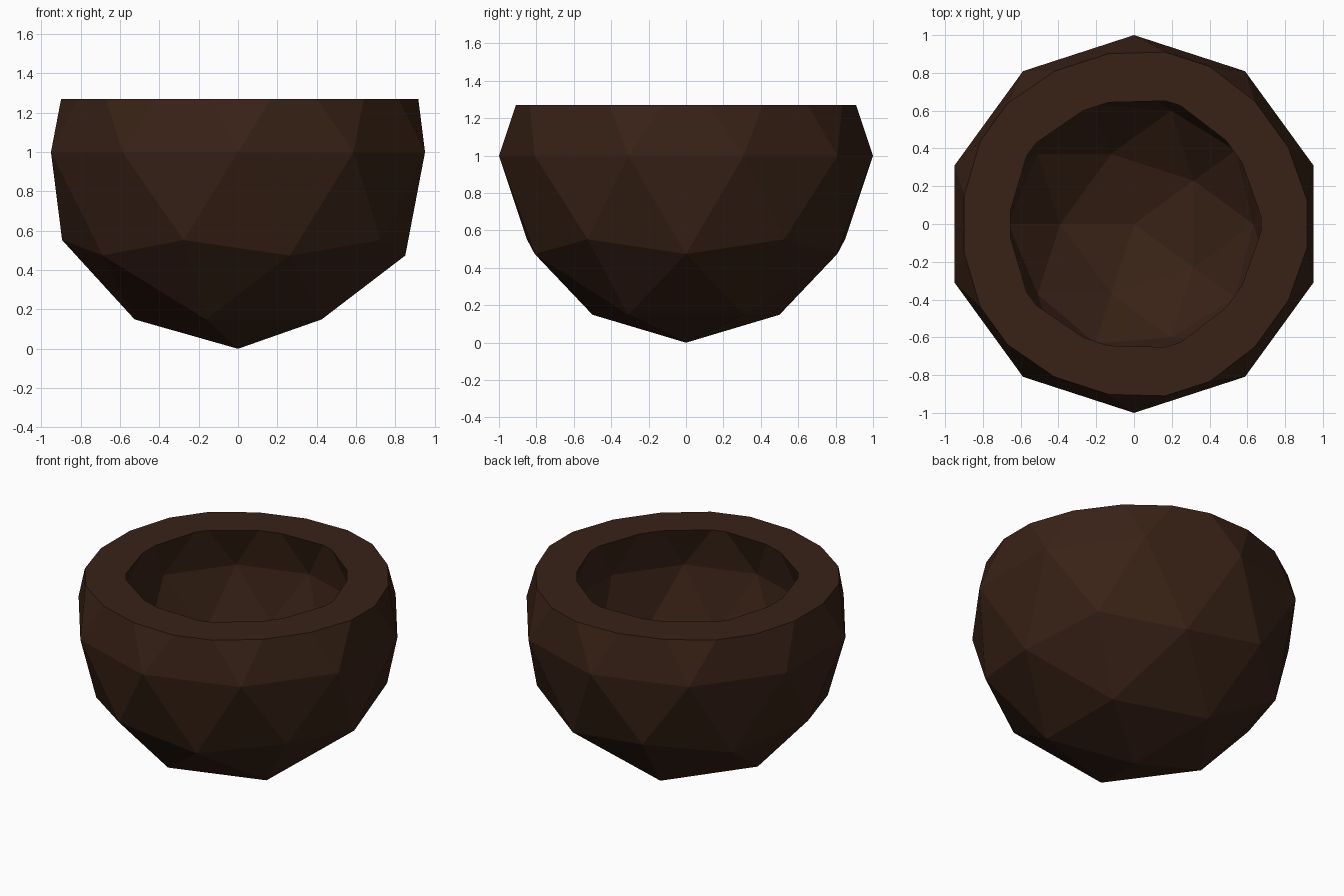
import bpy, bmesh
from mathutils import Matrix

if "Cube" in bpy.data.objects:
    bpy.data.objects.remove(bpy.data.objects["Cube"])

OUTER, INNER, CENTRE, RIM = 1.0, 0.742, 1.0, 1.27


def cut_sphere(bm, radius, inward=False):
    """Add a low-poly sphere, slice its top off and return the open rim edges."""
    made = bmesh.ops.create_icosphere(bm, subdivisions=2, radius=radius,
                                      matrix=Matrix.Translation((0, 0, CENTRE)))
    verts = made["verts"]
    faces = list({f for v in verts for f in v.link_faces})
    edges = list({e for v in verts for e in v.link_edges})
    if inward:
        bmesh.ops.reverse_faces(bm, faces=faces)
    cut = bmesh.ops.bisect_plane(bm, geom=verts + edges + faces, dist=1e-5,
                                 plane_co=(0, 0, RIM), plane_no=(0, 0, 1),
                                 clear_outer=True)
    return [g for g in cut["geom_cut"] if isinstance(g, bmesh.types.BMEdge)]


# Bowl: outer shell, hollow, and flat rim joining the two
bm = bmesh.new()
outer_rim = cut_sphere(bm, OUTER)
inner_rim = cut_sphere(bm, INNER, inward=True)
bmesh.ops.bridge_loops(bm, edges=outer_rim + inner_rim)
bmesh.ops.recalc_face_normals(bm, faces=bm.faces[:])

mesh = bpy.data.meshes.new("bowl")
bm.to_mesh(mesh)
bm.free()
bowl = bpy.data.objects.new("bowl", mesh)
bpy.context.collection.objects.link(bowl)

# Dark wood colour
wood = bpy.data.materials.new("dark_wood")
wood.diffuse_color = (0.04, 0.016, 0.008, 1)
wood.use_nodes = True
wood.node_tree.nodes["Principled BSDF"].inputs["Base Color"].default_value = wood.diffuse_color
mesh.materials.append(wood)
